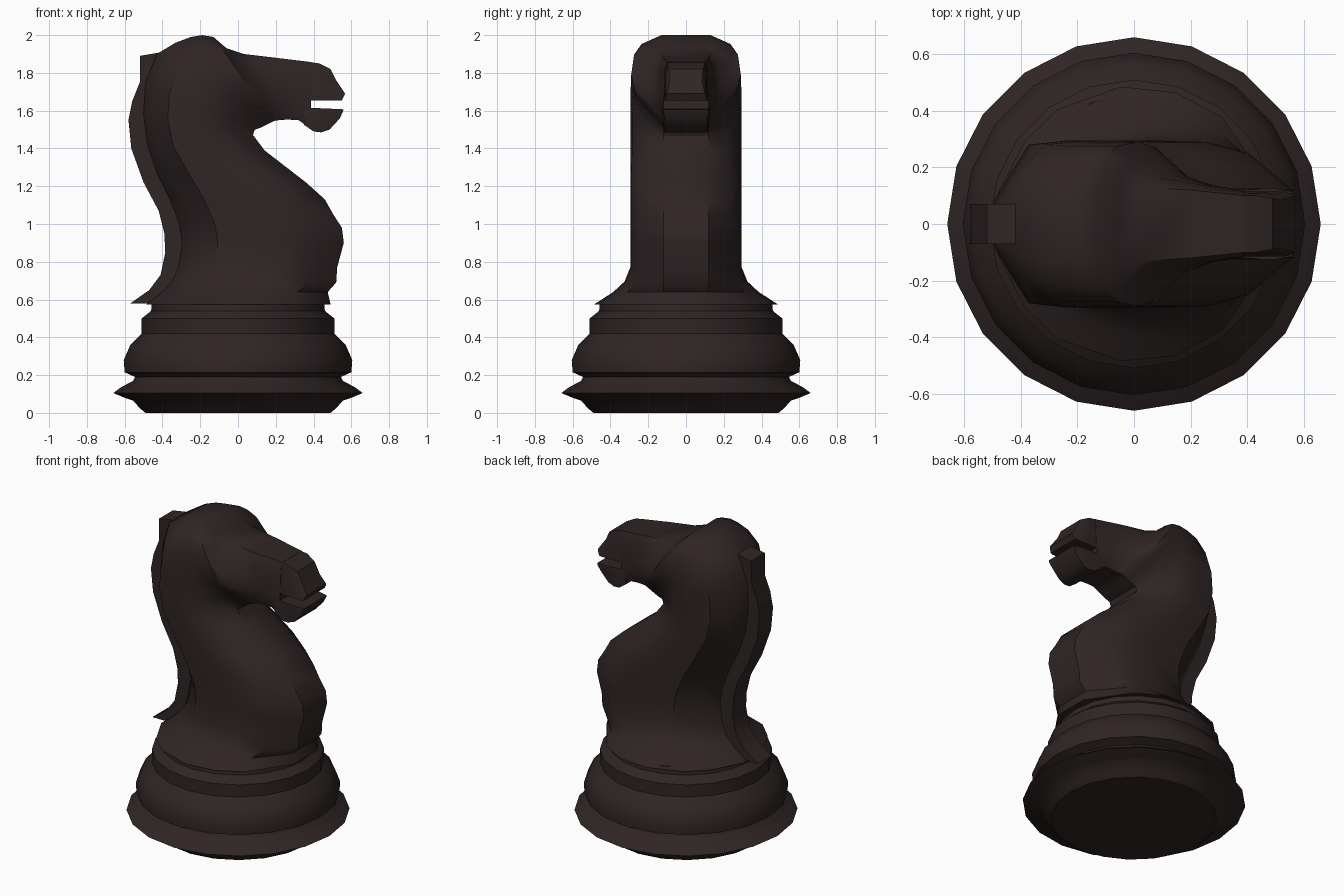
import bpy, bmesh, math

mat = bpy.data.materials.new("dark wood")
mat.diffuse_color = (0.029, 0.018, 0.018, 1)


def finish(name, bm, angle):
    bmesh.ops.recalc_face_normals(bm, faces=bm.faces)
    me = bpy.data.meshes.new(name)
    bm.to_mesh(me)
    bm.free()
    me.materials.append(mat)
    ob = bpy.data.objects.new(name, me)
    bpy.context.collection.objects.link(ob)
    bpy.ops.object.select_all(action='DESELECT')
    ob.select_set(True)
    bpy.context.view_layer.objects.active = ob
    bpy.ops.object.shade_smooth_by_angle(angle=math.radians(angle))
    return ob


def loft(name, rings, angle=40):
    """Skin a list of closed rings and cap both ends."""
    bm = bmesh.new()
    vs = [[bm.verts.new(p) for p in r] for r in rings]
    n = len(vs[0])
    for a, b in zip(vs, vs[1:]):
        for i in range(n):
            j = (i + 1) % n
            bm.faces.new((a[i], a[j], b[j], b[i]))
    bm.faces.new(vs[0])
    bm.faces.new(vs[-1])
    return finish(name, bm, angle)


def ring(b, f, widths, stations):
    """Mirrored section from point b to point f (x, z) with half widths."""
    half = [(b[0] + (f[0] - b[0]) * t, w, b[1] + (f[1] - b[1]) * t)
            for w, t in zip(widths, stations)]
    return half + [(x, -y, z) for x, y, z in reversed(half)]


# turned base, 20 sides
profile = [(.49, 0), (.52, .025), (.555, .065), (.60, .08), (.66, .105),
           (.62, .135), (.555, .17), (.545, .19), (.60, .215), (.605, .28),
           (.57, .36), (.51, .42), (.51, .50), (.46, .54), (.455, .59)]
loft("turned_base", [[(r * math.cos(k * math.pi / 10), r * math.sin(k * math.pi / 10), z)
                      for k in range(20)] for r, z in profile], 40)

# neck, chest and head: sections fan round the throat from neck to muzzle
T = [0, .1, .22, .45, .65, .82, 1]
skirt = [.10, .29, .405, .485, .465, .375, .12]
flare = [.08, .22, .34, .385, .375, .31, .12]
low = [.07, .18, .30, .325, .32, .27, .12]
neck = [.07, .17, .28, .295, .29, .25, .12]
throat = [.07, .17, .28, .295, .285, .22, .12]
poll = [.09, .21, .28, .293, .28, .22, .12]
crown = [.13, .235, .275, .29, .27, .20, .12]
brow = [.13, .20, .24, .25, .23, .17, .11]
face = [.13, .15, .165, .175, .17, .14, .11]
nose = [.12, .13, .14, .14, .135, .13, .11]
muzzle = [.10, .11, .115, .115, .12, .12, .11]
sections = [
    ((-.485, .575), (.49, .575), skirt), ((-.40, .64), (.475, .64), flare),
    ((-.345, .70), (.52, .69), low), ((-.315, .77), (.525, .77), neck),
    ((-.295, .90), (.56, .90), neck), ((-.31, 1.0), (.55, .98), neck),
    ((-.34, 1.08), (.505, 1.05), neck), ((-.37, 1.15), (.46, 1.13), neck),
    ((-.43, 1.27), (.36, 1.22), neck), ((-.48, 1.42), (.14, 1.39), throat),
    ((-.50, 1.58), (.08, 1.47), throat), ((-.49, 1.75), (.085, 1.49), throat),
    ((-.43, 1.90), (.09, 1.50), poll), ((-.33, 1.96), (.12, 1.51), crown),
    ((-.25, 1.99), (.14, 1.52), crown), ((-.19, 2.0), (.16, 1.53), crown),
    ((-.13, 1.99), (.19, 1.545), crown), ((-.06, 1.93), (.22, 1.55), brow),
    ((.03, 1.90), (.26, 1.553), face), ((.20, 1.88), (.32, 1.55), nose),
    ((.39, 1.857), (.385, 1.505), muzzle)]
loft("horse_head_and_neck", [ring(b, f, w, T) for b, f, w in sections], 40)

# upper and lower jaws with an open mouth between
J = [0, .25, 1]
loft("upper_jaw", [ring(b, f, w, J) for b, f, w in [
    ((.36, 1.86), (.36, 1.655), (.10, .11, .115)),
    ((.43, 1.85), (.43, 1.655), (.10, .11, .115)),
    ((.49, 1.82), (.49, 1.655), (.09, .105, .115)),
    ((.52, 1.76), (.535, 1.655), (.085, .10, .115)),
    ((.567, 1.69), (.55, 1.655), (.10, .105, .11))]], 30)
loft("lower_jaw", [ring(b, f, w, J) for b, f, w in [
    ((.35, 1.615), (.35, 1.525), (.12, .125, .12)),
    ((.40, 1.615), (.40, 1.49), (.12, .125, .12)),
    ((.45, 1.612), (.44, 1.485), (.125, .125, .115)),
    ((.50, 1.61), (.485, 1.50), (.125, .125, .11)),
    ((.56, 1.607), (.54, 1.56), (.115, .12, .11))]], 30)

# mane strip down the back of the neck
mane = [((-.52, 1.89), (-.40, 1.91)), ((-.52, 1.75), (-.45, 1.75)),
        ((-.56, 1.65), (-.46, 1.65)), ((-.58, 1.55), (-.46, 1.56)),
        ((-.565, 1.40), (-.44, 1.42)), ((-.50, 1.22), (-.38, 1.27)),
        ((-.42, 1.07), (-.30, 1.11)), ((-.39, .95), (-.26, .97)),
        ((-.385, .85), (-.26, .85)), ((-.41, .73), (-.29, .73)),
        ((-.47, .65), (-.35, .67)), ((-.57, .58), (-.42, .58))]
loft("mane", [ring(o, i, (.07, .07), (0, 1)) for o, i in mane], 40)
